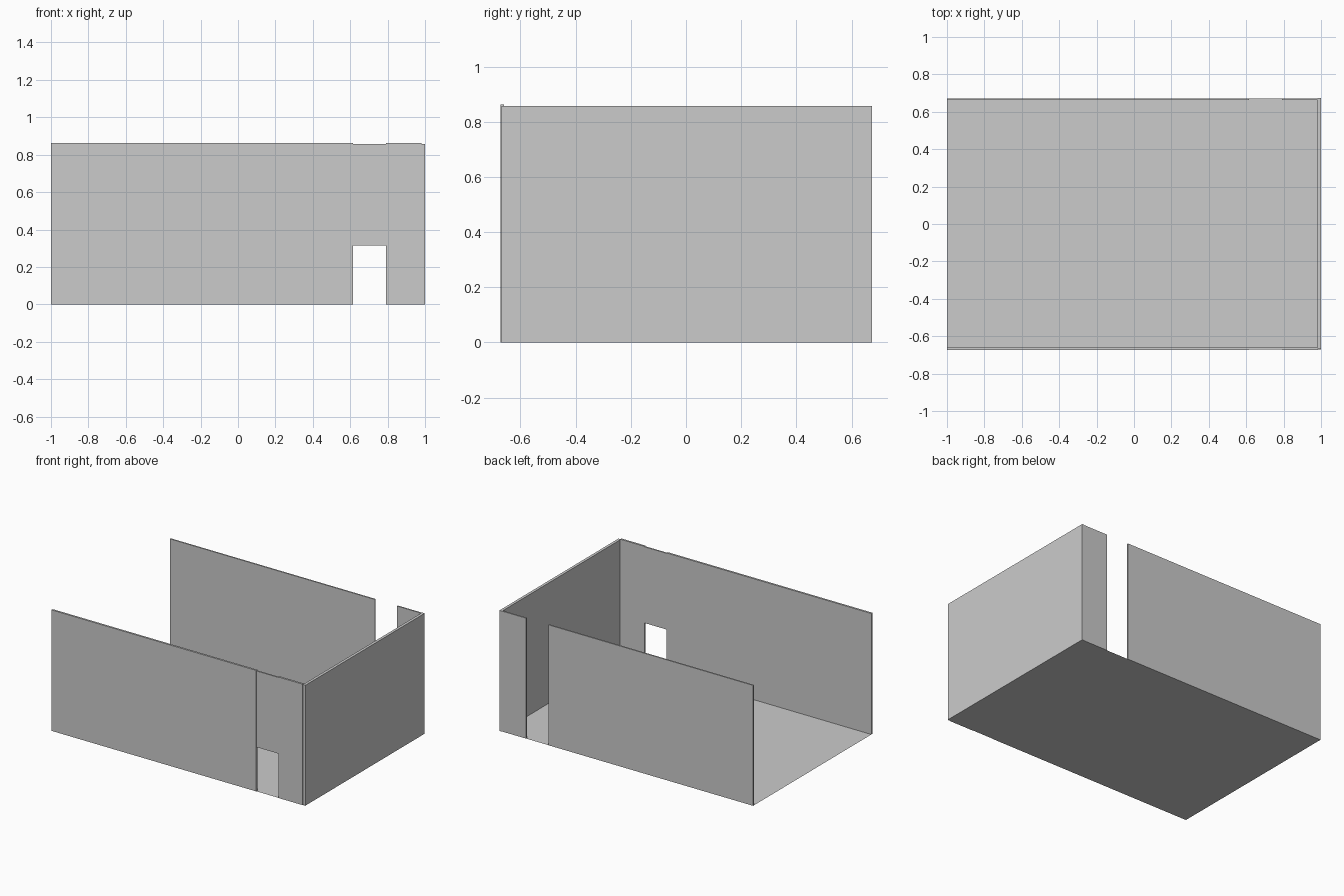
import bpy, bmesh

if "Cube" in bpy.data.objects:
    bpy.data.objects.remove(bpy.data.objects["Cube"])


def box(name, x, y, z):
    """Axis-aligned box from (min, max) ranges."""
    bm = bmesh.new()
    bmesh.ops.create_cube(bm, size=1)
    for v in bm.verts:
        v.co = [r[0] if c < 0 else r[1] for c, r in zip(v.co, (x, y, z))]
    mesh = bpy.data.meshes.new(name)
    bm.to_mesh(mesh)
    bm.free()
    ob = bpy.data.objects.new(name, mesh)
    bpy.context.collection.objects.link(ob)
    return ob


H = 0.858            # wall height
H_FRONT = 0.862      # front panels stand slightly taller
GAP = (0.615, 0.79)  # doorway span in x
END = 0.98           # inner face of the right wall

# Thin floor sheet
bpy.ops.mesh.primitive_plane_add(size=1)
floor = bpy.context.object
floor.name = "floor"
for v in floor.data.vertices:
    v.co.x *= 2.0
    v.co.y *= 1.342

# Right end wall
box("right_wall", (END, 1.0), (-0.668, 0.674), (0, H))

# Front and back walls, each split by the doorway
for side, y, top in (("front", (-0.673, -0.659), H_FRONT),
                     ("back", (0.662, 0.672), H)):
    box(side + "_wall_long", (-1.0, GAP[0]), y, (0, top))
    box(side + "_wall_short", (GAP[1], END), y, (0, top))

# Wall above the front door; the back doorway is open to the top
box("front_door_lintel", GAP, (-0.671, -0.661), (0.315, H))
